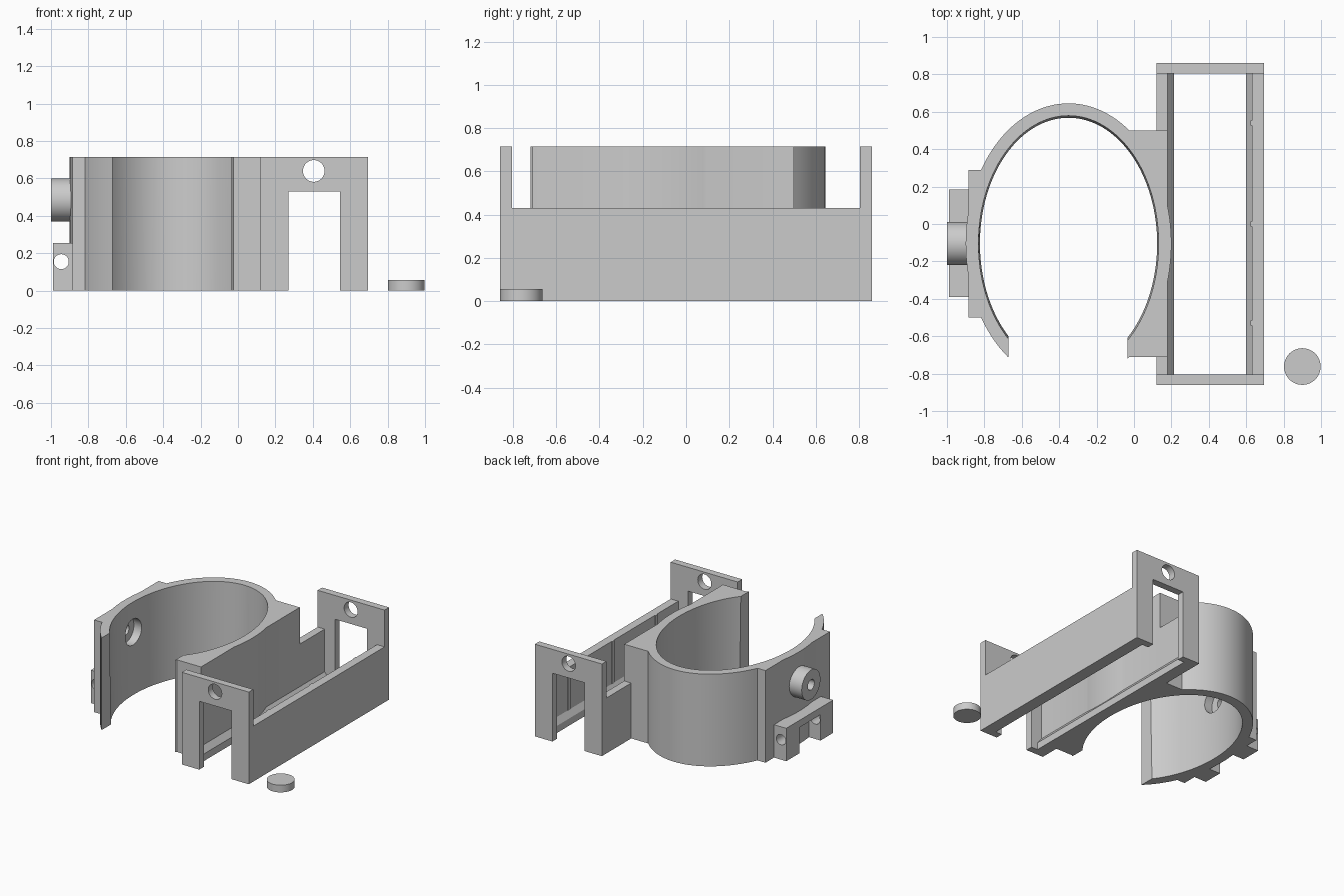
import bpy, bmesh, math
from mathutils import Matrix

cube = bpy.data.objects.get("Cube")
if cube:
    bpy.data.objects.remove(cube)

grey = bpy.data.materials.new("light grey plastic")
grey.use_nodes = True
colour = (0.6, 0.6, 0.6, 1)
grey.diffuse_color = colour
grey.node_tree.nodes["Principled BSDF"].inputs["Base Color"].default_value = colour


def finish(name, bm):
    bmesh.ops.recalc_face_normals(bm, faces=bm.faces)
    mesh = bpy.data.meshes.new(name)
    bm.to_mesh(mesh)
    bm.free()
    mesh.materials.append(grey)
    obj = bpy.data.objects.new(name, mesh)
    bpy.context.collection.objects.link(obj)
    return obj


def box(name, x, y, z):
    bm = bmesh.new()
    size = Matrix.Diagonal((x[1] - x[0], y[1] - y[0], z[1] - z[0], 1))
    mid = Matrix.Translation([sum(r) / 2 for r in (x, y, z)])
    bmesh.ops.create_cube(bm, size=1, matrix=mid @ size)
    return finish(name, bm)


def rod(name, centre, radius, length, axis="Z", scale=(1, 1), top=None, sides=48):
    bm = bmesh.new()
    turn = {"X": Matrix.Rotation(math.pi / 2, 4, "Y"),
            "Y": Matrix.Rotation(math.pi / 2, 4, "X"), "Z": Matrix()}[axis]
    matrix = Matrix.Translation(centre) @ turn @ Matrix.Diagonal((*scale, 1, 1))
    bmesh.ops.create_cone(bm, cap_ends=True, segments=sides, radius1=radius,
                          radius2=top or radius, depth=length, matrix=matrix)
    return finish(name, bm)


def combine(obj, others, operation):
    # Apply each boolean, then drop the helper solid
    bpy.context.view_layer.objects.active = obj
    for other in others:
        mod = obj.modifiers.new("solid", "BOOLEAN")
        mod.operation, mod.object, mod.solver = operation, other, "EXACT"
        bpy.ops.object.modifier_apply(modifier=mod.name)
        bpy.data.objects.remove(other)


def cut(obj, *cutters):
    combine(obj, cutters, "DIFFERENCE")


def join(obj, *parts):
    combine(obj, parts, "UNION")


H, WALL = 0.715, 0.43          # full height, tray wall height
CX, CY = -0.35, -0.105         # ring centre
BY, BZ = -0.105, 0.485         # boss centre

# Oval clamp ring with side pad and joining block
ring = rod("clamp_ring", (CX, CY, H / 2), 0.75, H, scale=(0.733, 1), sides=128)
join(ring, box("pad", (-0.885, -0.6), (-0.5, 0.29), (0, H)),
     box("block", (-0.035, 0.18), (-0.71, 0.5), (0, H)))
cut(ring,
    rod("bore", (CX, CY, H / 2), 0.673, H + 0.002, scale=(0.704, 1), top=0.684, sides=128),
    box("opening", (-0.67, -0.035), (-1, -0.4), (-0.1, 1)),
    rod("counterbore", (-0.79, BY, BZ), 0.1, 0.2, "X"),
    rod("bolt_hole", (-0.9, BY, BZ), 0.04, 0.4, "X"))

# Round boss on the pad
boss = rod("bolt_boss", (-0.945, BY, BZ), 0.115, 0.11, "X")
cut(boss, rod("bolt_hole", (-0.95, BY, BZ), 0.04, 0.4, "X"))

# Bracket with two drilled ears below the boss
bracket = box("eared_bracket", (-0.99, -0.885), (-0.39, 0.185), (0, 0.255))
cut(bracket, box("gap", (-1.1, -0.8), (-0.235, 0.025), (-0.1, 0.2)),
    rod("pin_hole", (-0.945, -0.1, 0.155), 0.04, 1, "Y"))

# Tray: outer wall, short inner walls and end plates
tray = box("tray", (0.63, 0.695), (-0.83, 0.83), (0, WALL))
for side in (-1, 1):
    plate = box("end_plate", (0.12, 0.695), sorted((side * 0.805, side * 0.86)), (0, H))
    cut(plate, box("window", (0.27, 0.545), (-1, 1), (-0.1, 0.53)),
        rod("round_hole", (0.405, 0, 0.64), 0.058, 2, "Y"))
    join(tray, plate)
for name, y in (("front", (-0.83, -0.71)), ("back", (0.5, 0.83))):
    join(tray, box(name + "_inner_wall", (0.12, 0.18), y, (0, WALL)))


# Sloped retaining ledges along both tray walls
def ledge(name, wall, edge):
    bm = bmesh.new()
    profile = [(wall, 0), (edge, 0), (edge, 0.055), (wall, 0.1)]
    face = bm.faces.new([bm.verts.new((x, -0.805, z)) for x, z in profile])
    new = bmesh.ops.extrude_face_region(bm, geom=[face])["geom"]
    bmesh.ops.translate(bm, vec=(0, 1.61, 0),
                        verts=[v for v in new if isinstance(v, bmesh.types.BMVert)])
    return finish(name, bm)


ledge("inner_ledge", 0.18, 0.215)
ledge("outer_ledge", 0.63, 0.6)

# Thin grip ribs inside the outer wall
for y in (-0.53, 0, 0.54):
    box("grip_rib", (0.624, 0.63), (y - 0.013, y + 0.013), (0.1, WALL))

# Loose round plug
rod("round_plug", (0.9, -0.762, 0.028), 0.098, 0.056)

# Smooth curved walls, keep hard edges
for obj in bpy.context.collection.objects:
    if obj.type == "MESH" and grey.name in obj.data.materials:
        bpy.ops.object.select_all(action="DESELECT")
        obj.select_set(True)
        bpy.context.view_layer.objects.active = obj
        bpy.ops.object.shade_smooth_by_angle(angle=math.radians(30))
